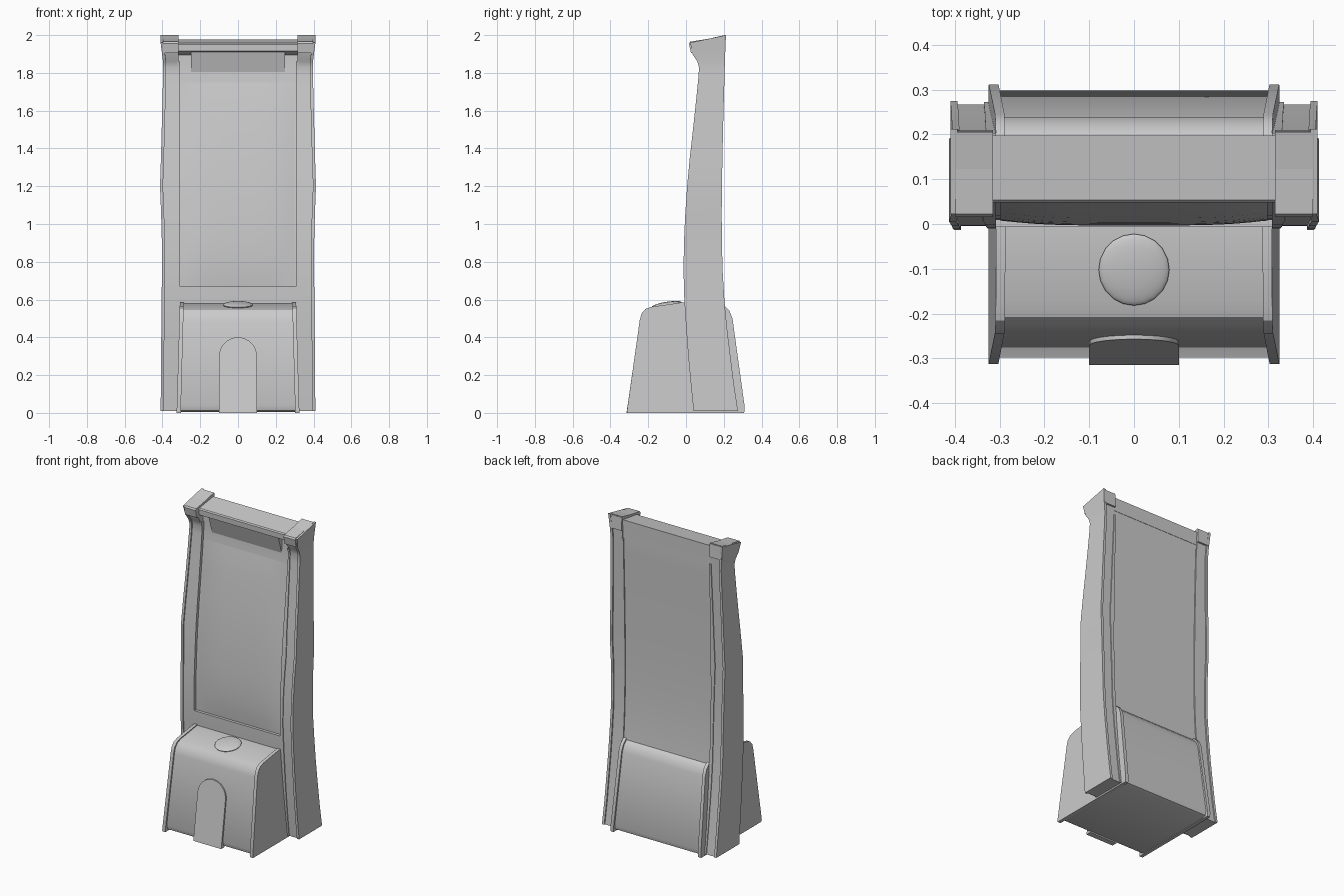
import bpy, bmesh, math

if "Cube" in bpy.data.objects:
    bpy.data.objects.remove(bpy.data.objects["Cube"])

# pillar stations: height, front y, back y, outer x
ST = [(0.01, .040, .275, .410), (0.15, .026, .254, .408), (0.30, .012, .235, .407),
      (0.45, .001, .217, .406), (0.60, -.009, .203, .405), (0.75, -.013, .194, .402),
      (0.90, -.011, .190, .403), (1.05, -.004, .189, .407), (1.20, .006, .190, .413),
      (1.35, .020, .193, .408), (1.50, .037, .196, .404), (1.65, .053, .200, .400),
      (1.78, .066, .204, .397), (1.83, .069, .205, .396), (1.86, .060, .206, .397),
      (1.90, .034, .207, .402), (1.96, .022, .212, .410)]


def at(z):
    """Front y, back y and outer x of the pillar at height z."""
    for a, b in zip(ST, ST[1:]):
        if z <= b[0]:
            t = (z - a[0]) / (b[0] - a[0])
            return [a[i] + t * (b[i] - a[i]) for i in (1, 2, 3)]
    return ST[-1][1:]


def finish(name, bm, angle=30, mirror=False, bevel=0):
    bmesh.ops.recalc_face_normals(bm, faces=bm.faces)
    me = bpy.data.meshes.new(name)
    bm.to_mesh(me)
    bm.free()
    ob = bpy.data.objects.new(name, me)
    bpy.context.collection.objects.link(ob)
    if mirror:
        ob.modifiers.new("Mirror", 'MIRROR').use_bisect_axis[0] = False
    if bevel:
        m = ob.modifiers.new("Bevel", 'BEVEL')
        m.width, m.segments, m.limit_method = bevel, 2, 'ANGLE'
    bpy.ops.object.select_all(action='DESELECT')
    ob.select_set(True)
    bpy.context.view_layer.objects.active = ob
    bpy.ops.object.shade_smooth_by_angle(angle=math.radians(angle))
    return ob


def loft(name, rings, **kw):
    """Skin a list of closed rings and cap both ends."""
    bm = bmesh.new()
    vs = [[bm.verts.new(p) for p in r] for r in rings]
    n = len(vs[0])
    for a, b in zip(vs, vs[1:]):
        for i in range(n):
            j = (i + 1) % n
            bm.faces.new((a[i], a[j], b[j], b[i]))
    bm.faces.new(vs[0])
    bm.faces.new(vs[-1])
    return finish(name, bm, **kw)


def slab(name, profile, x0, x1, taper=0, **kw):
    """Extrude a (y, z) profile along x, optionally narrowing upward."""
    rings = [[(x * (1 - taper * z), y, z) for y, z in profile] for x in (x0, x1)]
    return loft(name, rings, **kw)


def column(name, zs, x0, xin, inset, **kw):
    rings = []
    for z in zs:
        f, b, xo = at(z)
        tilt = .04 * max(0, (z - 1.86) / .1)
        x1 = xo - xin
        f, b = f + inset, b - inset
        rings.append([(x0(xo), f, z), (x0(xo), b, z + tilt), (x1, b, z + tilt), (x1, f, z)])
    return loft(name, rings, **kw)


# pillars: inner channel plus slightly larger flanges on both edges
zs = [s[0] for s in ST]
column("pillar_body", zs, lambda xo: .315, .010, .008, mirror=True)
column("pillar_outer_flange", zs, lambda xo: xo - .016, 0, 0, mirror=True)
column("pillar_inner_flange", zs[:-2], lambda xo: .308, xin=.075, inset=.003, mirror=True)

# pillar capitals
slab("pillar_capital", [(.026, 1.905), (.016, 1.955), (.022, 1.965), (.207, 1.995), (.21, 1.91)],
     .315, .398, mirror=True)

# centre panel, recessed between the pillars
pz = [.4] + [z for z in zs if .4 < z < 1.9] + [1.92]
rings = []
for z in pz:
    f, b, _ = at(min(z, 1.83))
    rings.append([(-.316, f + .022, z), (-.316, b - .01, z), (.316, b - .01, z), (.316, f + .022, z)])
loft("centre_panel", rings)

# ledge below the screen
slab("screen_ledge", [(at(z)[0] + .004, z) for z in (.45, .55, .62, .67)] + [(.06, .67), (.06, .45)],
     -.312, .312)

# gently bulging screen
bm = bmesh.new()
grid = []
for j in range(17):
    z = .672 + j * (1.75 - .672) / 16
    grid.append([])
    for i in range(17):
        u = i / 8 - 1
        v = j / 8 - 1
        bulge = .014 * (1 - u ** 4) * (1 - v ** 4)
        grid[-1].append(bm.verts.new((u * .298, at(z)[0] + .020 - bulge, z)))
for a, b in zip(grid, grid[1:]):
    for i in range(16):
        bm.faces.new((a[i], a[i + 1], b[i + 1], b[i]))
finish("screen", bm)

# overhead light box and top bar
slab("light_box", [(.091, 1.80), (.056, 1.915), (.15, 1.915), (.15, 1.80)], -.25, .25)
slab("top_bar", [(.05, 1.915), (.048, 1.95), (.054, 1.957), (.198, 1.978), (.197, 1.89), (.10, 1.89)],
     -.316, .316)

# base: cheeks and inset middle share one rounded profile
BASE = [(-.31, 0), (-.312, .015), (-.245, .49), (-.236, .525), (-.215, .55), (-.18, .562), (-.02, .585),
        (.17, .58), (.205, .565), (.23, .54), (.246, .50), (.311, .03), (.308, 0)]
slab("base_cheek", BASE, .303, .325, taper=.09, mirror=True)
inner = [(-.27, .004), (-.288, .012), (-.298, .04)] + \
        [(y * .965, z - .006) for y, z in BASE[2:-2]] + [(.298, .04), (.29, .012), (.27, .004)]
slab("base_body", inner, -.307, .307, taper=.09)

# arched door on the sloping front
arch = [(-.1, 0), (.1, 0)] + [(.1 * math.cos(a), .3 + .1 * math.sin(a))
                             for a in (math.pi * k / 16 for k in range(17))]
loft("arched_door", [[(x, y0 + .145 * z, z) for x, z in arch] for y0 in (-.315, -.28)])

# domed button on the tilted top
bm = bmesh.new()
bmesh.ops.create_uvsphere(bm, u_segments=20, v_segments=12, radius=1)
bm.verts.ensure_lookup_table()
button = finish("button", bm, angle=60)
button.scale = (.079, .081, .016)
button.rotation_euler = (math.radians(9), 0, 0)
button.location = (0, -.102, .572)
